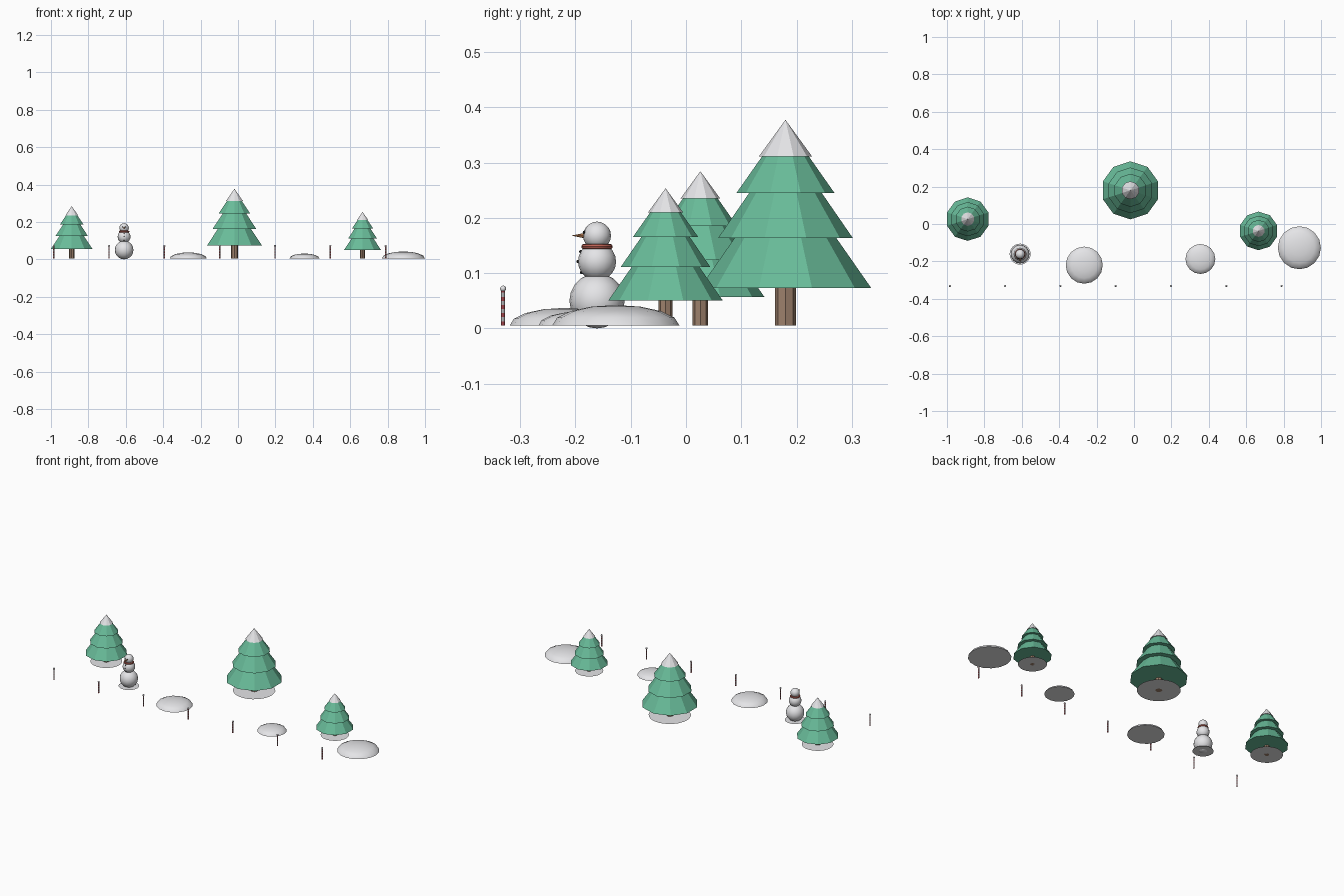
import bpy, bmesh, math
from mathutils import Matrix

if "Cube" in bpy.data.objects:
    bpy.data.objects.remove(bpy.data.objects["Cube"], do_unlink=True)

GROUND = 0.0055


def material(name, r, g, b):
    m = bpy.data.materials.new(name)
    m.use_nodes = True
    m.diffuse_color = (r, g, b, 1)
    node = next(n for n in m.node_tree.nodes if n.type == 'BSDF_PRINCIPLED')
    node.inputs["Base Color"].default_value = (r, g, b, 1)
    return m


snow = material("snow_white", 0.79, 0.79, 0.81)
green = material("pine_green", 0.14, 0.5, 0.32)
brown = material("bark_brown", 0.34, 0.22, 0.15)
red = material("scarf_red", 0.5, 0.12, 0.09)
orange = material("carrot_orange", 0.6, 0.25, 0.1)
black = material("coal_black", 0.02, 0.02, 0.02)
pink = material("stripe_red", 0.6, 0.1, 0.12)


def finish(name, mat, smooth=False):
    ob = bpy.context.object
    ob.name = name
    ob.data.materials.append(mat)
    if smooth:
        bpy.ops.object.shade_smooth_by_angle(angle=math.radians(40))
    return ob


def cone(name, mat, x, y, z0, z1, r0, r1=0.0, sides=10):
    bpy.ops.mesh.primitive_cone_add(vertices=sides, radius1=r0, radius2=r1,
                                    depth=z1 - z0, location=(x, y, (z0 + z1) / 2))
    return finish(name, mat)


def ball(name, mat, x, y, z, r, segs=16, rings=10):
    bpy.ops.mesh.primitive_uv_sphere_add(segments=segs, ring_count=rings,
                                         radius=r, location=(x, y, z))
    return finish(name, mat, True)


def snow_disc(name, x, y, r):
    bpy.ops.mesh.primitive_circle_add(vertices=24, radius=r, fill_type='NGON',
                                      location=(x, y, GROUND))
    return finish(name, snow)


# Pine trees: trunk, three tiers, snowy tip, snow patch
def tree(label, x, y, s):
    def h(z):
        return GROUND + z * s
    cone(label + "_trunk", brown, x, y, h(0), h(0.1), 0.019 * s, 0.019 * s, 8)
    tiers = [(0.068, 0.29, 0.155), (0.158, 0.335, 0.122), (0.24, 0.366, 0.0885)]
    for i, (z0, z1, r) in enumerate(tiers):
        cone(f"{label}_tier_{i + 1}", green, x, y, h(z0), h(z1), r * s)
    cone(label + "_snow_tip", snow, x, y, h(0.306), h(0.372), 0.048 * s)
    snow_disc(label + "_snow_patch", x, y, 0.115 * s)


tree("large_tree", -0.019, 0.18, 1.0)
tree("medium_tree", -0.889, 0.026, 0.75)
tree("small_tree", 0.666, -0.037, 0.667)


# Snow mounds: flattened half spheres with closed flat bottoms
def mound(name, x, y, r):
    bm = bmesh.new()
    bmesh.ops.create_uvsphere(bm, u_segments=16, v_segments=8, radius=r)
    cut = bmesh.ops.bisect_plane(bm, geom=bm.verts[:] + bm.edges[:] + bm.faces[:],
                                 plane_co=(0, 0, 0), plane_no=(0, 0, 1),
                                 clear_inner=True)
    rim = [e for e in cut["geom_cut"] if isinstance(e, bmesh.types.BMEdge)]
    bmesh.ops.contextual_create(bm, geom=rim)
    bmesh.ops.recalc_face_normals(bm, faces=bm.faces[:])
    bmesh.ops.transform(bm, verts=bm.verts[:], matrix=Matrix.Diagonal((1, 1, 0.32, 1)))
    me = bpy.data.meshes.new(name)
    bm.to_mesh(me)
    bm.free()
    ob = bpy.data.objects.new(name, me)
    bpy.context.collection.objects.link(ob)
    ob.location = (x, y, GROUND)
    bpy.ops.object.select_all(action='DESELECT')
    ob.select_set(True)
    bpy.context.view_layer.objects.active = ob
    finish(name, snow, True)


mound("right_mound", -0.266, -0.22, 0.099)
mound("middle_mound", 0.355, -0.187, 0.08)
mound("left_mound", 0.884, -0.127, 0.115)

# Snowman: three balls on a snow patch
sx, sy = -0.609, -0.161
snow_disc("snowman_snow_patch", sx, sy, 0.056)
ball("snowman_base", snow, sx, sy, 0.05, 0.05)
ball("snowman_body", snow, sx, sy, 0.121, 0.0345)
ball("snowman_head", snow, sx, sy, 0.168, 0.0253)

# Scarf ring
bpy.ops.mesh.primitive_torus_add(major_segments=20, minor_segments=8, major_radius=0.0235,
                                 minor_radius=0.005, location=(sx, sy, 0.148))
finish("scarf", red, True)

# Carrot nose pointing forward
bpy.ops.mesh.primitive_cone_add(vertices=8, radius1=0.005, depth=0.025,
                                location=(sx, sy - 0.034, 0.168),
                                rotation=(math.pi / 2, 0, 0))
finish("carrot_nose", orange, True)

# Coal eyes and buttons
for side, label in ((-1, "right"), (1, "left")):
    ball(label + "_eye", black, sx + side * 0.008, sy - 0.023, 0.174, 0.003, 8, 6)
for i, z in enumerate((0.101, 0.121, 0.139)):
    dy = math.sqrt(0.0345 ** 2 - (z - 0.121) ** 2)
    ball(f"button_{i + 1}", black, sx, sy - dy, z, 0.003, 8, 6)

# Row of striped poles with round tops
BANDS = 9
TOP = 0.072
for i in range(7):
    px = -0.985 + i * 0.2957
    py = -0.331
    step = (TOP - GROUND) / BANDS
    for b in range(BANDS):
        z0 = GROUND + b * step
        cone(f"pole_{i + 1}_band_{b + 1}", pink if b % 2 == 0 else snow,
             px, py, z0, z0 + step, 0.0036, 0.0036, 8)
    ball(f"pole_{i + 1}_top", snow, px, py, 0.072, 0.0056, 10, 6)
